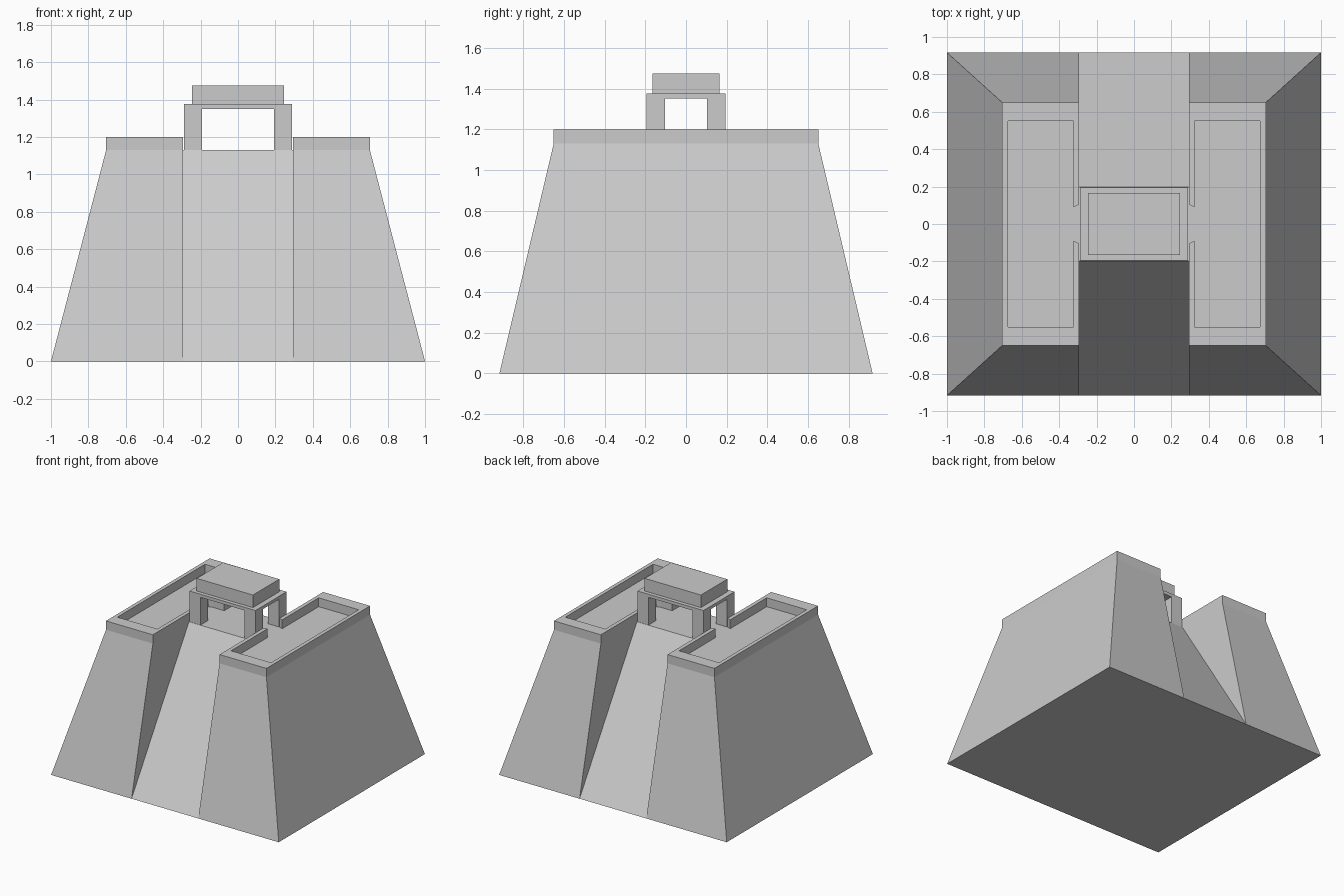
import bpy, bmesh

if "Cube" in bpy.data.objects:
    bpy.data.objects.remove(bpy.data.objects["Cube"])

HALF_X, HALF_Y = 1.0, 0.917      # footprint
TOP_X, TOP_Y = 0.705, 0.65       # top of the sloped walls
INNER, DECK, RIM = 0.293, 1.13, 1.2


def finish(name, bm):
    bmesh.ops.recalc_face_normals(bm, faces=bm.faces)
    mesh = bpy.data.meshes.new(name)
    bm.to_mesh(mesh)
    bm.free()
    obj = bpy.data.objects.new(name, mesh)
    bpy.context.collection.objects.link(obj)
    return obj


def loft(name, low, z0, high, z1):
    """Solid between two outlines with the same number of points."""
    bm = bmesh.new()
    a = [bm.verts.new((x, y, z0)) for x, y in low]
    b = [bm.verts.new((x, y, z1)) for x, y in high]
    n = len(a)
    bm.faces.new(a)
    bm.faces.new(b)
    for i in range(n):
        j = (i + 1) % n
        bm.faces.new((a[i], a[j], b[j], b[i]))
    return finish(name, bm)


def rect(x0, x1, y0, y1):
    return [(x0, y0), (x1, y0), (x1, y1), (x0, y1)]


def box(name, x0, x1, y0, y1, z0, z1):
    r = rect(x0, x1, y0, y1)
    return loft(name, r, z0, r, z1)


def flip(points, s):
    return [(x * s, y) for x, y in points]


for s, side in ((-1, "left"), (1, "right")):
    # Tower with sloping outer walls and a vertical inner wall
    loft(side + "_tower",
         flip(rect(INNER, HALF_X, -HALF_Y, HALF_Y), s), 0,
         flip(rect(INNER, TOP_X, -TOP_Y, TOP_Y), s), DECK)
    # Parapet running round the tower, open towards the gate
    half = [(INNER, 0.105), (INNER, TOP_Y), (TOP_X, TOP_Y)]
    inner = [(0.675, 0.55), (0.324, 0.55), (0.324, 0.09)]
    outline = (half + [(x, -y) for x, y in reversed(half)]
               + [(x, -y) for x, y in reversed(inner)] + inner)
    outline = flip(outline, s)
    loft(side + "_parapet", outline, DECK, outline, RIM)

# Central passage block sloping up to a narrow deck
loft("central_ramp", rect(-INNER, INNER, -HALF_Y, HALF_Y), 0,
     rect(-INNER, INNER, -0.197, 0.197), DECK)

# Gate pavilion: four posts, slab and roof block
for sx, xn in ((-1, "left"), (1, "right")):
    for sy, yn in ((-1, "front"), (1, "back")):
        xs = sorted((sx * 0.193, sx * 0.29))
        ys = sorted((sy * 0.103, sy * 0.195))
        box(f"{yn}_{xn}_post", *xs, *ys, DECK, 1.35)
box("gate_slab", -0.29, 0.29, -0.195, 0.195, 1.35, 1.375)
box("roof_block", -0.247, 0.247, -0.165, 0.165, 1.375, 1.475)
